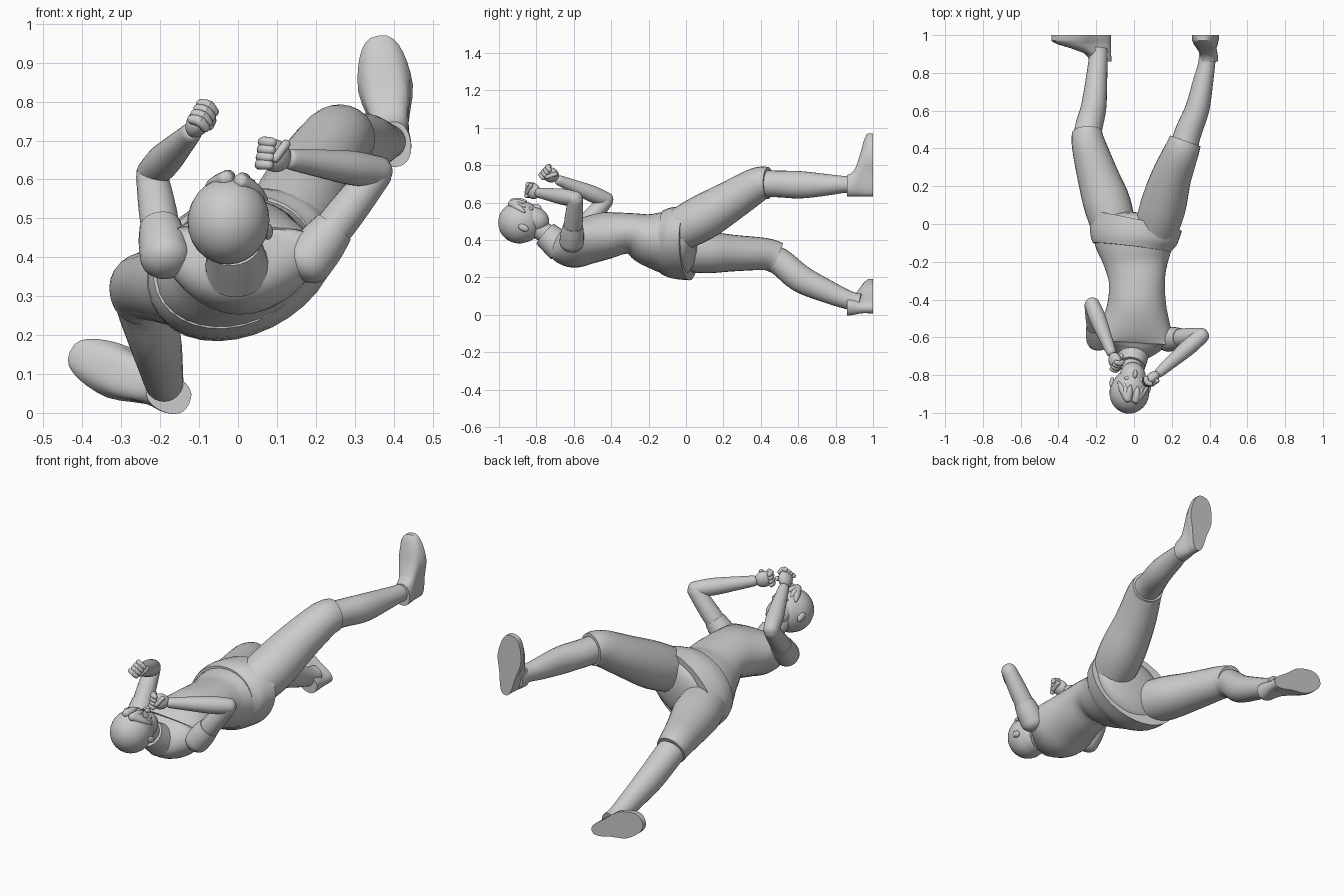
import bpy, math
from mathutils import Vector as V, Matrix

if "Cube" in bpy.data.objects:
    bpy.data.objects.remove(bpy.data.objects["Cube"])


def finish(name, verts, faces, angle=40):
    me = bpy.data.meshes.new(name)
    me.from_pydata([tuple(v) for v in verts], [], faces)
    ob = bpy.data.objects.new(name, me)
    bpy.context.collection.objects.link(ob)
    bpy.ops.object.select_all(action='DESELECT')
    bpy.context.view_layer.objects.active = ob
    ob.select_set(True)
    bpy.ops.object.mode_set(mode='EDIT')
    bpy.ops.mesh.select_all(action='SELECT')
    bpy.ops.mesh.normals_make_consistent(inside=False)
    bpy.ops.object.mode_set(mode='OBJECT')
    bpy.ops.object.shade_smooth_by_angle(angle=math.radians(angle))
    return ob


def skin(name, rings):
    n = len(rings[0])
    verts = [p for r in rings for p in r]
    faces = [(k * n + i, k * n + (i + 1) % n, (k + 1) * n + (i + 1) % n, (k + 1) * n + i)
             for k in range(len(rings) - 1) for i in range(n)]
    faces += [tuple(range(n)), tuple(range(len(verts) - n, len(verts)))]
    return finish(name, verts, faces)


def spline(pts, sub):
    out = []
    for i in range(len(pts) - 1):
        a, b, c, d = pts[max(i - 1, 0)], pts[i], pts[i + 1], pts[min(i + 2, len(pts) - 1)]
        for s in range(sub):
            t = s / sub
            out.append([0.5 * (2 * q + (r - p) * t + (2 * p - 5 * q + 4 * r - w) * t * t
                               + (3 * q - p - 3 * r + w) * t ** 3) for p, q, r, w in zip(a, b, c, d)])
    return out + [list(pts[-1])]


# Station: x, y, z, half width, half depth, roll in degrees, forward bend of the sides
def tube(name, pts, caps=(0, 0), sub=4, n=24):
    pts = [list(p) + ([p[3]] if len(p) == 4 else []) for p in pts]
    pts = [p + [0] * (7 - len(p)) for p in pts]
    st = spline(pts, sub)
    pos = [V(p[:3]) for p in st]
    rings = []

    def ring(i, off=0, scale=1):
        t = (pos[min(i + 1, len(pos) - 1)] - pos[max(i - 1, 0)]).normalized()
        ro = math.radians(st[i][5])
        u = V((math.cos(ro), 0, math.sin(ro)))
        u = (u - t * u.dot(t)).normalized()
        v = u.cross(t).normalized()
        angs = [2 * math.pi * j / n for j in range(n)]
        return [pos[i] + t * off + u * (st[i][3] * scale * math.cos(a))
                + v * (st[i][4] * scale * math.sin(a) + st[i][6] * math.cos(a) ** 2) for a in angs]
    steps = [20, 40, 60, 78]
    if caps[0]:
        rings += [ring(0, -caps[0] * math.sin(math.radians(d)), math.cos(math.radians(d))) for d in steps[::-1]]
    rings += [ring(i) for i in range(len(st))]
    if caps[1]:
        rings += [ring(len(st) - 1, caps[1] * math.sin(math.radians(d)), math.cos(math.radians(d))) for d in steps]
    return skin(name, rings)


def ball(name, c, size, rot=None):
    rot = rot or Matrix.Identity(3)
    rings = []
    for k in range(17):
        a = math.pi * (0.01 + 0.98 * k / 16)
        rings.append([V(c) + rot @ V((size[0] * math.sin(a) * math.cos(b), size[1] * math.cos(a),
                                      size[2] * math.sin(a) * math.sin(b)))
                      for b in [2 * math.pi * j / 28 for j in range(28)]])
    return skin(name, rings)


# Torso and pelvis, from the collar to the crotch
tube("torso", [
    (-0.005, -0.70, 0.375, 0.075, 0.07, 0, 0),
    (0, -0.66, 0.365, 0.14, 0.095, 0, 0.02),
    (0.005, -0.60, 0.365, 0.205, 0.115, 0, 0.06),
    (0.01, -0.53, 0.395, 0.185, 0.125, 0, 0.03),
    (0.015, -0.42, 0.425, 0.155, 0.125, 3, 0),
    (0.015, -0.30, 0.435, 0.15, 0.108, 8, 0),
    (0.01, -0.20, 0.405, 0.175, 0.14, 14, 0),
    (0.005, -0.08, 0.385, 0.225, 0.165, 22, 0),
    (0.01, 0.0, 0.375, 0.22, 0.155, 24, 0)], caps=(0.02, 0.06), n=32)

# Jacket hem around the hips
tube("hem_band", [
    (-0.012, -0.125, 0.388, 0.213, 0.165, 20),
    (-0.004, -0.07, 0.385, 0.243, 0.18, 23),
    (0.015, 0.015, 0.38, 0.258, 0.178, 25)], n=32)

# Trouser legs ending in a cuff at the knee
tube("trouser_leg_raised", [
    (0.10, -0.08, 0.43, 0.11), (0.15, 0.08, 0.515, 0.122), (0.195, 0.24, 0.61, 0.108),
    (0.25, 0.38, 0.695, 0.093), (0.272, 0.44, 0.705, 0.085)], caps=(0.05, 0))
tube("trouser_leg_low", [
    (-0.09, -0.08, 0.35, 0.11), (-0.14, 0.10, 0.335, 0.125, 0.113), (-0.19, 0.25, 0.33, 0.11, 0.098),
    (-0.24, 0.42, 0.325, 0.09, 0.086), (-0.248, 0.485, 0.305, 0.08, 0.085)], caps=(0.05, 0))

# Lower legs
tube("calf_raised", [
    (0.255, 0.37, 0.70, 0.075), (0.285, 0.48, 0.70, 0.071), (0.335, 0.61, 0.695, 0.064, 0.073),
    (0.365, 0.75, 0.695, 0.054, 0.058), (0.385, 0.85, 0.697, 0.045), (0.39, 0.93, 0.695, 0.046)])
tube("calf_low", [
    (-0.245, 0.40, 0.33, 0.07), (-0.242, 0.50, 0.285, 0.073), (-0.215, 0.61, 0.195, 0.068, 0.074),
    (-0.20, 0.75, 0.127, 0.058, 0.062), (-0.19, 0.87, 0.078, 0.05), (-0.185, 0.93, 0.065, 0.048)])


# Shoes: stacked sole outlines shrinking towards the ankle
def shoe(name, heel, toe):
    d = V((toe[0] - heel[0], 0, toe[1] - heel[1]))
    length = d.length
    d.normalize()
    side = V((-d.z, 0, d.x))
    rings = []
    for y, reach, w in [(1, 1, 1), (0.972, 1, 1), (0.965, 0.98, 0.95), (0.95, 0.88, 0.92),
                        (0.93, 0.66, 0.9), (0.905, 0.44, 0.95), (0.88, 0.36, 1), (0.86, 0.34, 0.98)]:
        ring = []
        for j in range(32):
            a = 2 * math.pi * j / 32
            s = (1 - math.cos(a)) / 2 * reach
            k = min(1, max(0, (s - 0.25) / 0.4))
            hw = (0.048 + 0.025 * k * k * (3 - 2 * k)) * w
            sn = math.sin(a)
            off = math.copysign(abs(sn) ** 0.75, sn) * hw
            ring.append(V((heel[0], y, heel[1])) + d * (s * length) + side * off)
        rings.append(ring)
    skin(name, rings)


shoe("shoe_raised", (0.405, 0.632), (0.362, 0.97))
shoe("shoe_low", (-0.125, 0.025), (-0.432, 0.158))


# Arms: upper arm, forearm and fist with folded fingers
def arm(tag, shoulder, elbow, wrist, fist, knuckle):
    S, E, W, F = V(shoulder), V(elbow), V(wrist), V(fist)

    def st(a, b, t, r):
        return (*a.lerp(b, t), r)
    tube("sleeve_" + tag, [st(S, E, -0.1, 0.065), st(S, E, 0.12, 0.062), st(S, E, 0.32, 0.053)], caps=(0.05, 0))
    tube("upper_arm_" + tag, [st(S, E, 0, 0.05), st(S, E, 0.5, 0.049), st(S, E, 0.97, 0.041)], caps=(0, 0.038))
    tube("forearm_" + tag, [st(E, W, 0, 0.04), st(E, W, 0.3, 0.044), st(E, W, 0.7, 0.035), st(E, W, 1, 0.027)],
         caps=(0.035, 0.02))
    f = (F - W).normalized()
    k = V(knuckle)
    k = (k - f * k.dot(f)).normalized()
    p = k.cross(f)
    rot = Matrix((k, f, p)).transposed()
    ball("palm_" + tag, F - f * 0.008, (0.042, 0.046, 0.03), rot)
    for i in range(4):
        c = F + k * (0.0195 * (i - 1.5)) + f * 0.024
        tube("finger_%s_%d" % (tag, i), [(*(c - p * 0.02), 0.0125), (*(c + f * 0.01), 0.014),
                                         (*(c + p * 0.02), 0.0125)], caps=(0.012, 0.012), n=10, sub=3)
    c = F + p * 0.028
    tube("thumb_" + tag, [(*(c + k * 0.032 - f * 0.015), 0.012), (*(c - k * 0.01 + f * 0.012), 0.011)],
         caps=(0.011, 0.011), n=10)


arm("left", (-0.19, -0.595, 0.42), (-0.222, -0.425, 0.615), (-0.12, -0.68, 0.72), (-0.098, -0.73, 0.752), (0.5, -0.3, 0.8))
arm("right", (0.195, -0.61, 0.41), (0.36, -0.59, 0.62), (0.135, -0.785, 0.652), (0.09, -0.82, 0.662), (0, 0, 1))

# Neck and collar
tube("neck", [(0, -0.66, 0.36, 0.06), (-0.01, -0.75, 0.435, 0.054), (-0.02, -0.83, 0.49, 0.06)])
tube("collar", [(0, -0.67, 0.365, 0.085), (-0.006, -0.715, 0.40, 0.077), (-0.012, -0.752, 0.432, 0.071)])

# Head: face direction is up, slightly towards the feet and the right
face = V((0.22, 0.38, 0.9)).normalized()
down = V((0.08, 0.9, -0.38))
down = (down - face * down.dot(face)).normalized()
side = down.cross(face)
hr = Matrix((side, down, face)).transposed()
hc = V((-0.022, -0.882, 0.497))
ball("skull", hc, (0.099, 0.114, 0.113), hr)
ball("jaw", hc + hr @ V((0, 0.06, 0.042)), (0.07, 0.082, 0.068), hr)
ball("hair", hc + hr @ V((0, -0.008, -0.008)), (0.105, 0.112, 0.112), hr)
ball("nose", hc + hr @ V((0, 0.05, 0.108)), (0.012, 0.024, 0.018), hr)
ball("mouth", hc + hr @ V((0, 0.088, 0.098)), (0.024, 0.008, 0.008), hr)
for s in (-1, 1):
    tag = "left" if s < 0 else "right"
    ball("ear_" + tag, hc + hr @ V((s * 0.1, 0.032, -0.002)), (0.012, 0.03, 0.018), hr)
    ball("eye_" + tag, hc + hr @ V((s * 0.037, 0.025, 0.097)), (0.018, 0.011, 0.009), hr)
    # Swept fringe locks
    for i in range(3):
        a = hc + hr @ V((s * 0.02, -0.085, 0.075))
        b = hc + hr @ V((s * (0.02 + 0.03 * i), -0.02 + 0.012 * i, 0.112 - 0.018 * i))
        tube("fringe_%s_%d" % (tag, i), [(*a, 0.02), (*a.lerp(b, 0.55), 0.019), (*b, 0.005)], caps=(0.015, 0.004), n=10)
